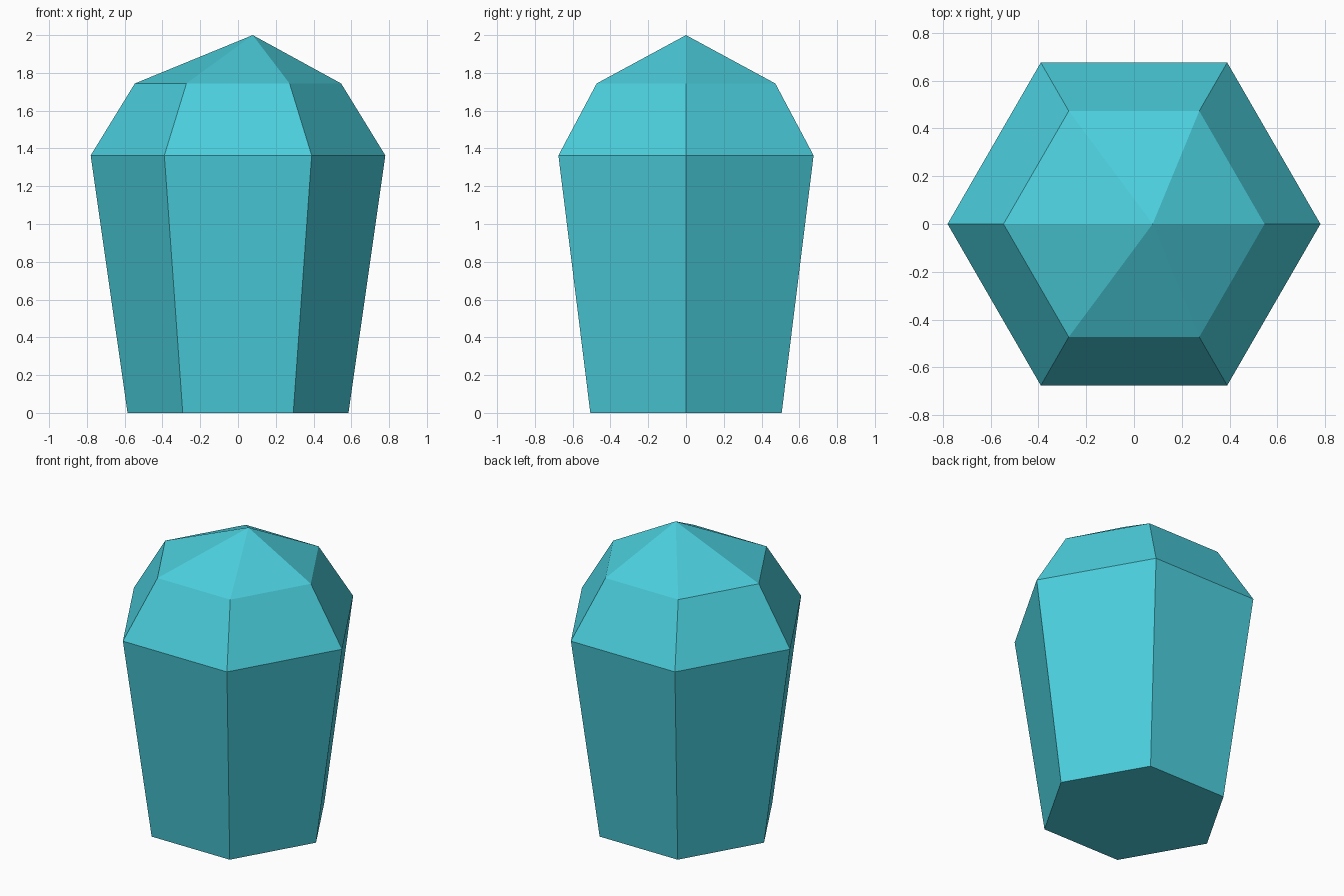
import bpy, bmesh
from math import cos, sin, pi

if "Cube" in bpy.data.objects:
    bpy.data.objects.remove(bpy.data.objects["Cube"])

SIDES = 6
RINGS = [(0.585, 0.0), (0.78, 1.363), (0.546, 1.744)]  # radius, height
TIP = (0.078, 0.0, 2.0)                                # slightly off-centre point

bm = bmesh.new()

# Hexagonal rings from the base up to the shoulder
rings = [[bm.verts.new((r * cos(2 * pi * i / SIDES), r * sin(2 * pi * i / SIDES), z))
          for i in range(SIDES)] for r, z in RINGS]
tip = bm.verts.new(TIP)

# Flat base
bm.faces.new(rings[0][::-1])

# Side facets and the pointed cap
for i in range(SIDES):
    j = (i + 1) % SIDES
    for low, high in zip(rings, rings[1:]):
        bm.faces.new((low[i], low[j], high[j], high[i]))
    bm.faces.new((rings[-1][i], rings[-1][j], tip))

bmesh.ops.recalc_face_normals(bm, faces=bm.faces)
mesh = bpy.data.meshes.new("crystal")
bm.to_mesh(mesh)
bm.free()

# Turquoise crystal
mat = bpy.data.materials.new("turquoise")
mat.diffuse_color = (0.07, 0.62, 0.72, 1.0)
mat.use_nodes = True
mat.node_tree.nodes["Principled BSDF"].inputs["Base Color"].default_value = mat.diffuse_color
mesh.materials.append(mat)
bpy.context.collection.objects.link(bpy.data.objects.new("crystal", mesh))
